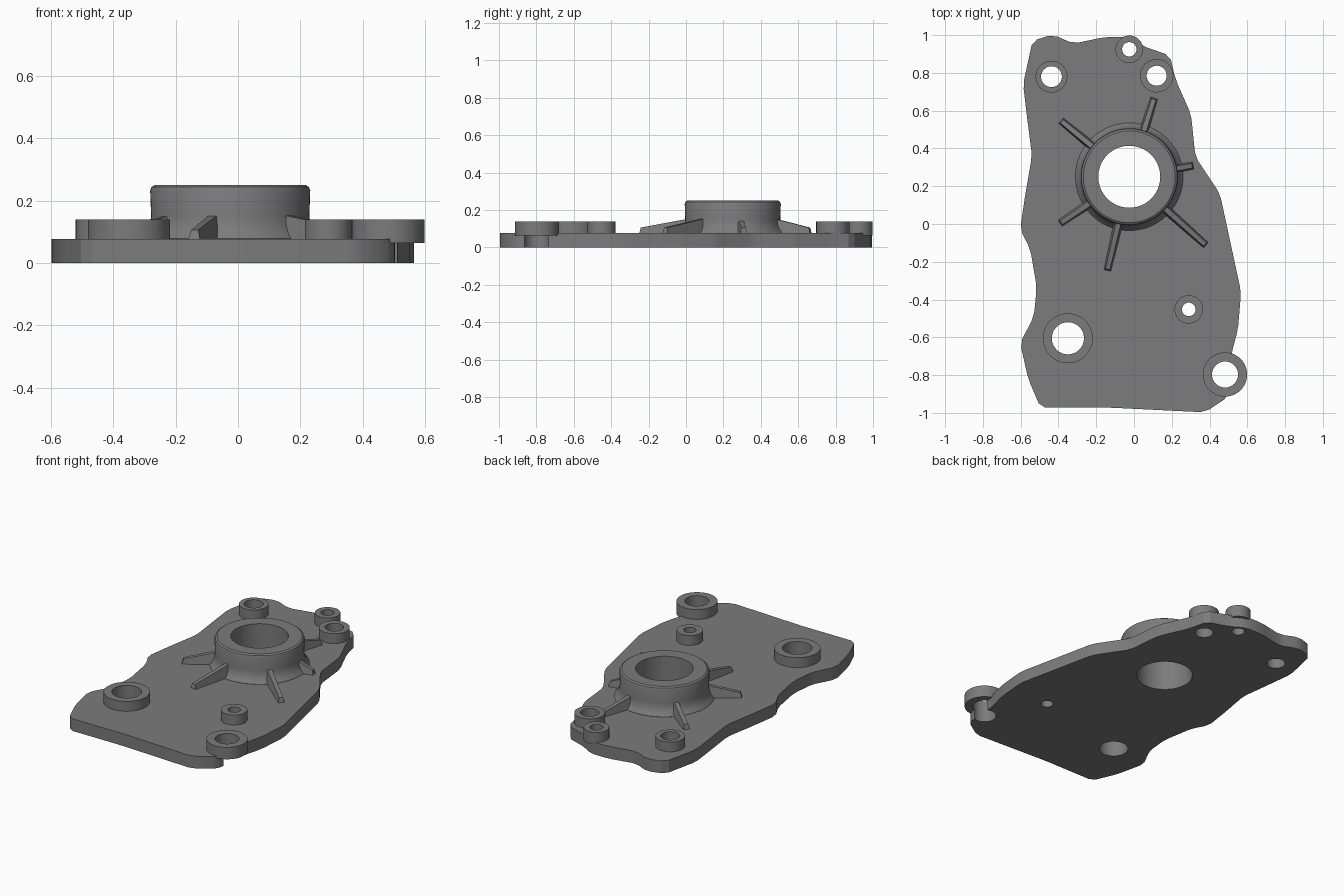
import bpy, bmesh, math
from mathutils import Vector, Matrix

if "Cube" in bpy.data.objects:
    bpy.data.objects.remove(bpy.data.objects["Cube"])

PLATE_TOP, BOSS_LOW, BOSS_TOP = 0.077, 0.064, 0.139
HUB = Vector((-0.025, 0.25, 0))

grey = bpy.data.materials.new("cast grey")
grey.diffuse_color = (0.2, 0.2, 0.2, 1)
grey.use_nodes = True
grey.node_tree.nodes["Principled BSDF"].inputs["Base Color"].default_value = grey.diffuse_color


def finish(bm, name):
    """Turn a bmesh into a named, shaded object."""
    bmesh.ops.recalc_face_normals(bm, faces=bm.faces)
    me = bpy.data.meshes.new(name)
    bm.to_mesh(me)
    bm.free()
    me.materials.append(grey)
    me.shade_smooth()
    me.set_sharp_from_angle(angle=math.radians(28))
    ob = bpy.data.objects.new(name, me)
    bpy.context.collection.objects.link(ob)
    return ob


def lathe(name, profile, centre, n=64):
    """Spin a closed (radius, z) profile around a vertical axis."""
    bm = bmesh.new()
    rings = []
    for i in range(n):
        a = 2 * math.pi * i / n
        rings.append([bm.verts.new((centre[0] + r * math.cos(a),
                                    centre[1] + r * math.sin(a), z)) for r, z in profile])
    m = len(profile)
    for i in range(n):
        p, q = rings[i], rings[(i + 1) % n]
        for j in range(m):
            k = (j + 1) % m
            bm.faces.new((p[j], q[j], q[k], p[k]))
    return finish(bm, name)


def soften(points, d=0.025):
    """Cut each corner of the outline by a short distance."""
    out = []
    for i, p in enumerate(points):
        p = Vector(p)
        for other in (points[i - 1], points[(i + 1) % len(points)]):
            e = Vector(other) - p
            out.append(p + e.normalized() * min(d, e.length * 0.3))
    return out


# Base plate: irregular outline extruded upward
outline = [(-.537, .97), (-.43, 1.003), (-.32, .955), (-.155, .99), (-.03, .99),
           (.05, .94), (.19, .893), (.22, .765), (.302, .58), (.325, .355),
           (.455, .16), (.567, -.36), (.55, -.56), (.515, -.69), (.50, -.915),
           (.375, -.997), (-.13, -.972), (-.495, -.972), (-.56, -.82),
           (-.603, -.63), (-.53, -.49), (-.515, -.335), (-.55, -.13),
           (-.603, -.03), (-.575, .16), (-.54, .36), (-.565, .555), (-.587, .74)]
bm = bmesh.new()
base = bm.faces.new([bm.verts.new((p.x, p.y, 0)) for p in soften(outline)])
top = bmesh.ops.extrude_face_region(bm, geom=[base])
bmesh.ops.translate(bm, vec=(0, 0, PLATE_TOP),
                    verts=[g for g in top["geom"] if isinstance(g, bmesh.types.BMVert)])
plate = finish(bm, "base_plate")

# Screw bosses: x, y, outer radius, hole radius
bosses = [(-.437, .78, .084, .055), (-.025, .925, .073, .038), (.12, .785, .088, .053),
          (.29, -.452, .075, .036), (-.35, -.605, .132, .085), (.482, -.797, .117, .069)]
for i, (x, y, r, h) in enumerate(bosses):
    lathe(f"screw_boss_{i + 1}", [(h, BOSS_LOW), (r, BOSS_LOW), (r, BOSS_TOP), (h, BOSS_TOP)],
          (x, y), 48)

# Bearing hub with flared foot and rounded rim
lathe("bearing_hub", [(.164, .05), (.285, .05), (.285, .078), (.268, .098), (.258, .122),
                      (.254, .15), (.257, .232), (.253, .243), (.243, .25), (.164, .25)], HUB)

# Through holes in the plate
bm = bmesh.new()
for x, y, h, n in [(b[0], b[1], b[3], 48) for b in bosses] + [(HUB.x, HUB.y, .164, 64)]:
    bmesh.ops.create_cone(bm, cap_ends=True, segments=n, radius1=h, radius2=h, depth=0.4,
                          matrix=Matrix.Translation((x, y, 0.04)))
cutter = finish(bm, "hole_cutter")
cutter.hide_render = True
mod = plate.modifiers.new("holes", 'BOOLEAN')
mod.operation = 'DIFFERENCE'
mod.solver = 'EXACT'
mod.object = cutter
bpy.context.view_layer.objects.active = plate
bpy.ops.object.modifier_apply(modifier=mod.name)
bpy.data.objects.remove(cutter)
plate.data.shade_smooth()
plate.data.set_sharp_from_angle(angle=math.radians(28))

# Stiffening ribs: drafted wedges running from the hub to each tip
tips = [(.107, .668), (-.388, .548), (-.392, .003), (-.141, -.247), (.382, -.113), (.315, .31)]
for i, tip in enumerate(tips):
    d = Vector((tip[0], tip[1], 0)) - HUB
    length, d = d.length, d.normalized()
    side = Vector((-d.y, d.x, 0))
    bm = bmesh.new()
    ends = []
    for r_low, r_top, z, w_low, w_top in ((.22, .22, .157, .026, .014),
                                          (length, length - .008, .106, .02, .012)):
        ends.append([bm.verts.new(HUB + d * r + side * w + Vector((0, 0, h)))
                     for r, w, h in ((r_low, -w_low, .07), (r_low, w_low, .07),
                                     (r_top, w_top, z), (r_top, -w_top, z))])
    a, b = ends
    bm.faces.new(a)
    bm.faces.new(b)
    for j in range(4):
        k = (j + 1) % 4
        bm.faces.new((a[j], a[k], b[k], b[j]))
    finish(bm, f"rib_{i + 1}")
